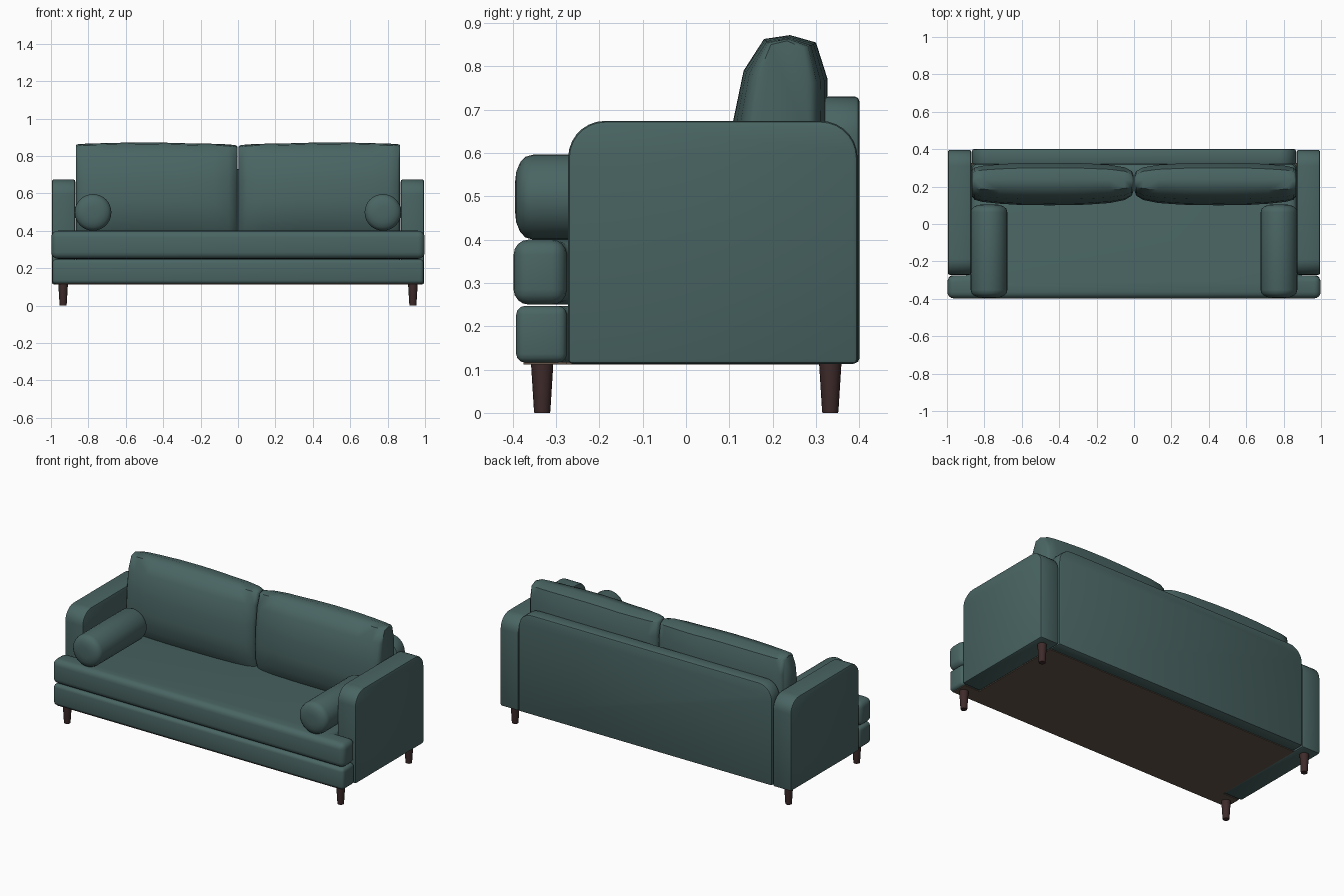
import bpy, bmesh, math
from mathutils import Vector

if "Cube" in bpy.data.objects:
    bpy.data.objects.remove(bpy.data.objects["Cube"])


def material(name, rgb):
    m = bpy.data.materials.new(name)
    m.diffuse_color = (*rgb, 1)
    m.use_nodes = True
    m.node_tree.nodes["Principled BSDF"].inputs["Base Color"].default_value = m.diffuse_color
    return m


TEAL = material("teal fabric", (0.067, 0.130, 0.125))
WOOD = material("dark wood", (0.050, 0.024, 0.024))
LINING = material("brown lining", (0.125, 0.090, 0.068))


def finish(name, bm, mat, bevel=0, segments=3, angle=40):
    bmesh.ops.recalc_face_normals(bm, faces=bm.faces)
    if bevel:
        edges = [e for e in bm.edges if e.calc_face_angle(0) > math.radians(40)]
        bmesh.ops.bevel(bm, geom=edges, offset=bevel, segments=segments,
                        profile=0.5, affect='EDGES', clamp_overlap=True)
        bmesh.ops.recalc_face_normals(bm, faces=bm.faces)
    me = bpy.data.meshes.new(name)
    bm.to_mesh(me)
    bm.free()
    me.materials.append(mat)
    ob = bpy.data.objects.new(name, me)
    bpy.context.collection.objects.link(ob)
    bpy.ops.object.select_all(action='DESELECT')
    ob.select_set(True)
    bpy.context.view_layer.objects.active = ob
    bpy.ops.object.shade_smooth_by_angle(angle=math.radians(angle))
    return ob


def prism(name, outline, axis, lo, hi, mat, bevel=0, segments=3):
    """Extrude a 2D outline along an axis."""
    def place(p, d):
        return {'x': (d, p[0], p[1]), 'y': (p[0], d, p[1]), 'z': (p[0], p[1], d)}[axis]
    bm = bmesh.new()
    face = bm.faces.new([bm.verts.new(place(p, lo)) for p in outline])
    new = bmesh.ops.extrude_face_region(bm, geom=[face])['geom']
    move = Vector(place((0, 0), hi - lo))
    bmesh.ops.translate(bm, vec=move, verts=[v for v in new if isinstance(v, bmesh.types.BMVert)])
    return finish(name, bm, mat, bevel, segments)


def loft(name, rings, mat, angle=40):
    """Skin a series of closed rings and cap both ends."""
    bm = bmesh.new()
    vs = [[bm.verts.new(p) for p in r] for r in rings]
    n = len(vs[0])
    for a, b in zip(vs, vs[1:]):
        for i in range(n):
            j = (i + 1) % n
            bm.faces.new((a[i], a[j], b[j], b[i]))
    bm.faces.new(vs[0])
    bm.faces.new(vs[-1])
    return finish(name, bm, mat, 0, 1, angle)


def round_top(a0, a1, z0, z1, r, steps=7):
    """Rectangle outline with two rounded upper corners."""
    pts = [(a0, z0), (a1, z0)]
    for cx, start in ((a1 - r, 0), (a0 + r, 90)):
        for i in range(steps + 1):
            t = math.radians(start + 90 * i / steps)
            pts.append((cx + r * math.cos(t), z1 - r + r * math.sin(t)))
    return pts


def tee(wide, narrow, front, step, back):
    """Outline with a wide front and a narrower body between the arms."""
    return [(-wide, front), (wide, front), (wide, step), (narrow, step),
            (narrow, back), (-narrow, back), (-narrow, step), (-wide, step)]


# Base, seat and underside lining
prism("base", tee(0.993, 0.868, -0.392, -0.275, 0.325), 'z', 0.116, 0.247, TEAL, 0.02)
prism("seat", tee(0.998, 0.868, -0.398, -0.275, 0.322), 'z', 0.25, 0.40, TEAL, 0.035, 4)
prism("underside_lining", tee(0.975, 0.870, -0.375, -0.275, 0.325), 'z', 0.112, 0.118, LINING)

# Back panel
prism("back_panel", round_top(-0.866, 0.866, 0.115, 0.73, 0.09), 'y', 0.318, 0.40, TEAL, 0.01, 2)

# Back cushion: side profile (y, z) and stations (x, thickness scale, height scale)
PROFILE = [(0.14, 0.40), (0.108, 0.46), (0.100, 0.56), (0.108, 0.67), (0.133, 0.79),
           (0.18, 0.863), (0.24, 0.872), (0.30, 0.855), (0.327, 0.77),
           (0.325, 0.62), (0.315, 0.48), (0.29, 0.40)]
STATIONS = [(0.003, 0.38, 0.955), (0.012, 0.58, 0.968), (0.05, 0.77, 0.978),
            (0.13, 0.90, 0.985), (0.25, 0.97, 0.988), (0.32, 0.99, 0.994),
            (0.45, 1.0, 1.0), (0.60, 0.99, 0.998), (0.72, 0.93, 0.992),
            (0.81, 0.85, 0.986), (0.852, 0.76, 0.982), (0.866, 0.62, 0.972)]

for s, side in ((-1, "left"), (1, "right")):
    # Arm
    lo, hi = sorted((s * 0.870, s * 0.995))
    prism(side + "_arm", round_top(-0.272, 0.396, 0.113, 0.674, 0.085), 'x', lo, hi, TEAL, 0.01, 2)

    # Back cushion
    rings = [[(s * x, 0.222 + (y - 0.222) * t, 0.40 + (z - 0.40) * h) for y, z in PROFILE]
             for x, t, h in STATIONS]
    loft(side + "_back_cushion", rings, TEAL, 50)

    # Bolster
    ends = [(0.250, 0.03), (0.247, 0.058), (0.238, 0.08), (0.226, 0.093), (0.208, 0.098)]
    lathe = [(-d, r) for d, r in ends] + [(d, r) for d, r in reversed(ends)]
    circle = [2 * math.pi * i / 32 for i in range(32)]
    loft(side + "_bolster", [[(s * 0.775 + r * math.cos(a), -0.145 + d, 0.498 + r * math.sin(a))
                              for a in circle] for d, r in lathe], TEAL)

    # Tapered legs
    for y, end in ((-0.332, "front"), (0.333, "back")):
        loft(f"{side}_{end}_leg",
             [[(s * 0.935 + r * math.cos(a), y + r * math.sin(a), z) for a in circle[::2]]
              for z, r in ((0, 0.018), (0.005, 0.019), (0.118, 0.026))], WOOD)
